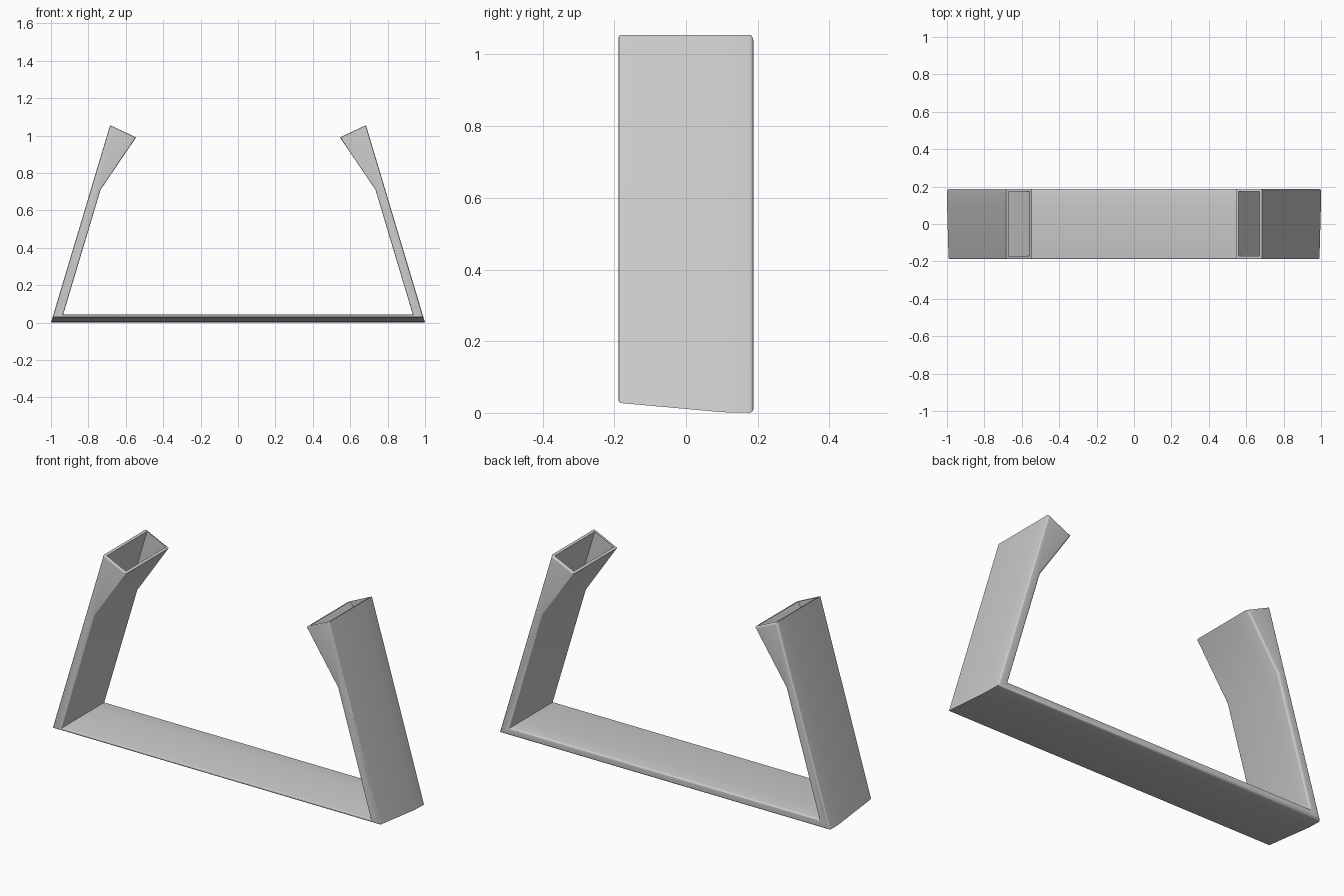
import bpy
import bmesh

cube = bpy.data.objects.get("Cube")
if cube:
    bpy.data.objects.remove(cube, do_unlink=True)

GREY = (0.6, 0.6, 0.6, 1.0)
grey = bpy.data.materials.new("light grey")
grey.use_nodes = True
grey.diffuse_color = GREY
grey.node_tree.nodes["Principled BSDF"].inputs["Base Color"].default_value = GREY


def loft(name, stations):
    """Skin a row of (y, outline) sections, where an outline is a list of (x, z)."""
    bm = bmesh.new()
    rings = [[bm.verts.new((x, y, z)) for x, z in outline] for y, outline in stations]
    for a, b in zip(rings, rings[1:]):
        for i in range(len(a)):
            j = (i + 1) % len(a)
            bm.faces.new((a[i], a[j], b[j], b[i]))
    caps = [bm.faces.new(rings[0]), bm.faces.new(rings[-1])]
    bmesh.ops.recalc_face_normals(bm, faces=bm.faces[:])
    return bm, caps


def finish(name, bm):
    mesh = bpy.data.meshes.new(name)
    bm.to_mesh(mesh)
    bm.free()
    mesh.materials.append(grey)
    ob = bpy.data.objects.new(name, mesh)
    bpy.context.collection.objects.link(ob)
    return ob


def bracket_outline(bottom):
    """Open trapezoid with flared arm ends; the foot follows the arm slope."""
    half = [(1 - 0.3 * bottom, bottom), (0.684, 1.055), (0.545, 0.99),
            (0.735, 0.71), (0.935, 0.042)]
    return half + [(-x, z) for x, z in reversed(half)]


# Base and both arms in one piece, with the underside rising to the front
bm, caps = loft("bracket", [(-0.188, bracket_outline(0.028)),
                            (0.1, bracket_outline(0.002)),
                            (0.188, bracket_outline(0.0))])
rims = [list(cap.edges) for cap in caps]
for edges, width in zip(rims, (0.0065, 0.012)):
    bmesh.ops.bevel(bm, geom=edges, offset=width, offset_type='OFFSET',
                    segments=4, profile=0.5, affect='EDGES', clamp_overlap=False)
bracket = finish("bracket", bm)

# Tapered sockets sunk into the arm ends
socket = [(0.766, 0.74), (0.657, 1.1), (0.487, 1.1), (0.728, 0.745)]
for side, name in ((1, "left_socket"), (-1, "right_socket")):
    outline = [(side * x, z) for x, z in socket]
    bm, _ = loft(name, [(-0.172, outline), (0.174, outline)])
    cutter = finish(name, bm)
    cutter.hide_render = True
    mod = bracket.modifiers.new(name, 'BOOLEAN')
    mod.operation = 'DIFFERENCE'
    mod.solver = 'EXACT'
    mod.object = cutter
    bpy.context.view_layer.objects.active = bracket
    bpy.ops.object.modifier_apply(modifier=mod.name)
    bpy.data.objects.remove(cutter, do_unlink=True)

# Soft rounded edges, crisp corners
bpy.ops.object.select_all(action='DESELECT')
bracket.select_set(True)
bpy.context.view_layer.objects.active = bracket
bpy.ops.object.shade_smooth_by_angle(angle=0.52)
